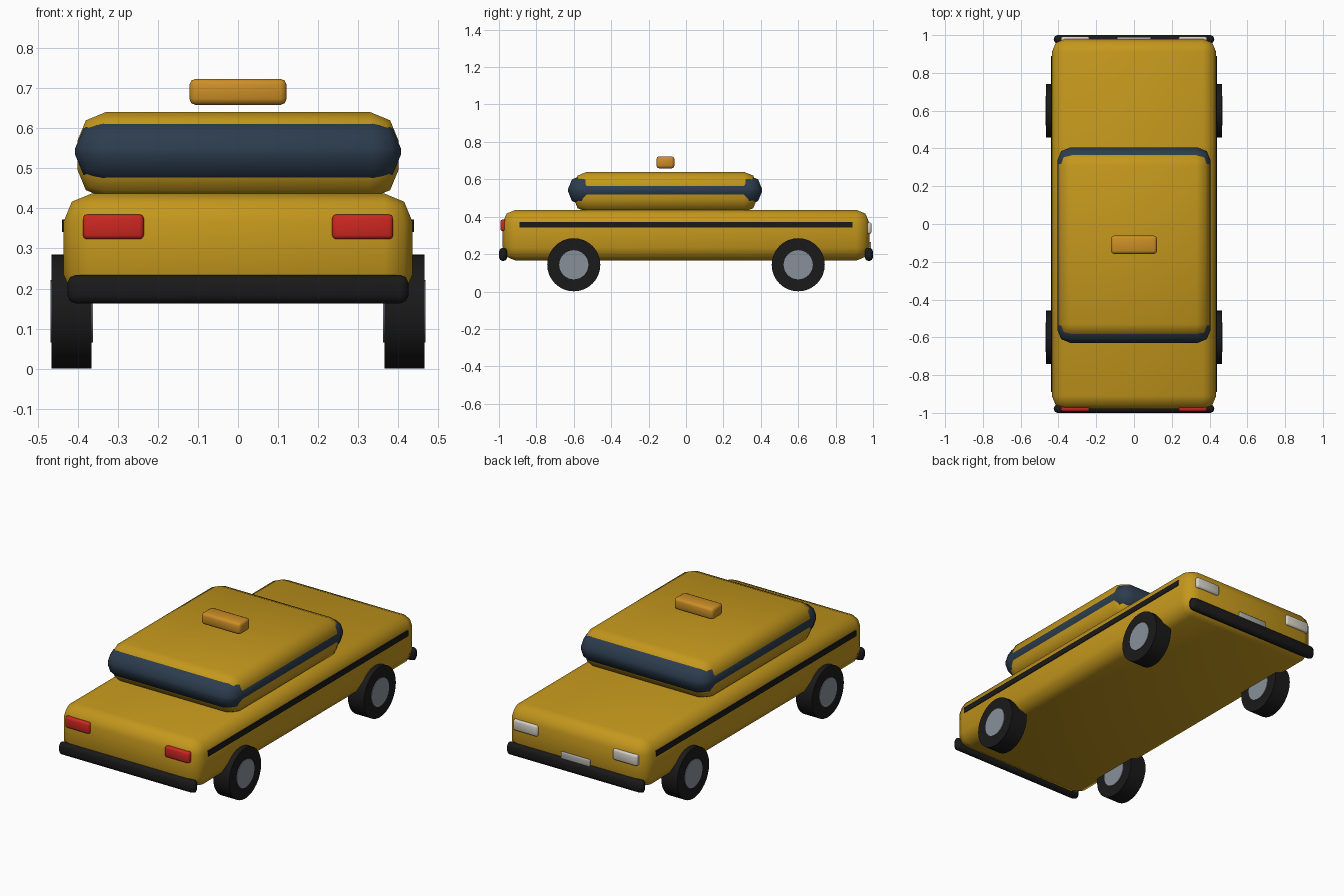
import bpy, math

if "Cube" in bpy.data.objects:
    bpy.data.objects.remove(bpy.data.objects["Cube"])

def mat(name, r, g, b):
    m = bpy.data.materials.new(name)
    m.diffuse_color = (r, g, b, 1)
    m.use_nodes = True
    m.node_tree.nodes["Principled BSDF"].inputs["Base Color"].default_value = m.diffuse_color
    return m

YELLOW = mat("yellow_paint", 0.55, 0.31, 0.012)
GLASS = mat("dark_glass", 0.025, 0.045, 0.075)
BLACK = mat("black_rubber", 0.01, 0.01, 0.01)
RED = mat("red_lens", 0.6, 0.02, 0.015)
WHITE = mat("pale_lens", 0.65, 0.62, 0.55)
STEEL = mat("steel", 0.25, 0.28, 0.32)
AMBER = mat("amber", 0.6, 0.27, 0.02)
PLATE = mat("plate_grey", 0.4, 0.4, 0.38)

def finish(ob, name, material, angle=50):
    ob.name = name
    ob.data.materials.append(material)
    bpy.ops.object.shade_smooth_by_angle(angle=math.radians(angle))
    return ob

def box(name, x, y, z, material, bevel=0.0, segments=2):
    """Rounded box from (min, max) ranges on each axis."""
    lo, hi = zip(x, y, z)
    bpy.ops.mesh.primitive_cube_add(size=1, location=[(a + b) / 2 for a, b in zip(lo, hi)])
    ob = bpy.context.object
    ob.scale = [b - a for a, b in zip(lo, hi)]
    bpy.ops.object.transform_apply(location=False, rotation=False, scale=True)
    if bevel:
        mod = ob.modifiers.new("rounding", 'BEVEL')
        mod.width, mod.segments = bevel, segments
        mod.limit_method = 'NONE'
        bpy.ops.object.modifier_apply(modifier=mod.name)
    return finish(ob, name, material)

def disc(name, x, y, z, radius, width, material):
    bpy.ops.mesh.primitive_cylinder_add(vertices=32, radius=radius, depth=width,
                                        location=(x, y, z), rotation=(0, math.pi / 2, 0))
    return finish(bpy.context.object, name, material, 30)

# Bodywork, cabin and wrap-around window band
box("body", (-0.435, 0.435), (-0.98, 0.98), (0.165, 0.437), YELLOW, 0.07)
box("cabin", (-0.40, 0.40), (-0.60, 0.38), (0.425, 0.64), YELLOW, 0.07)
box("window_band", (-0.406, 0.406), (-0.63, 0.406), (0.463, 0.62), GLASS, 0.07)

# Roof sign hovering over the cabin
box("roof_sign", (-0.121, 0.121), (-0.158, -0.062), (0.658, 0.723), AMBER, 0.015)

# Bumpers at both ends
box("front_bumper", (-0.425, 0.425), (-1.0, -0.956), (0.163, 0.234), BLACK, 0.02)
box("back_bumper", (-0.425, 0.425), (0.956, 1.0), (0.163, 0.234), BLACK, 0.02)

# Plate on the +y end
box("plate", (-0.09, 0.09), (0.97, 0.99), (0.215, 0.265), PLATE, 0.004)

for s, side in ((-1, "left"), (1, "right")):
    # Lights and side stripe
    lamp = sorted((s * 0.235, s * 0.387))
    box(side + "_red_light", lamp, (-0.992, -0.96), (0.323, 0.385), RED, 0.01)
    box(side + "_white_light", lamp, (0.96, 0.992), (0.308, 0.37), WHITE, 0.01)
    box(side + "_stripe", sorted((s * 0.425, s * 0.439)), (-0.89, 0.89), (0.341, 0.372), BLACK)
    # Wheels
    for y, end in ((-0.6, "front"), (0.6, "back")):
        disc(f"{end}_{side}_tyre", s * 0.415, y, 0.143, 0.142, 0.10, BLACK)
        disc(f"{end}_{side}_hub", s * 0.415, y, 0.143, 0.078, 0.106, STEEL)
